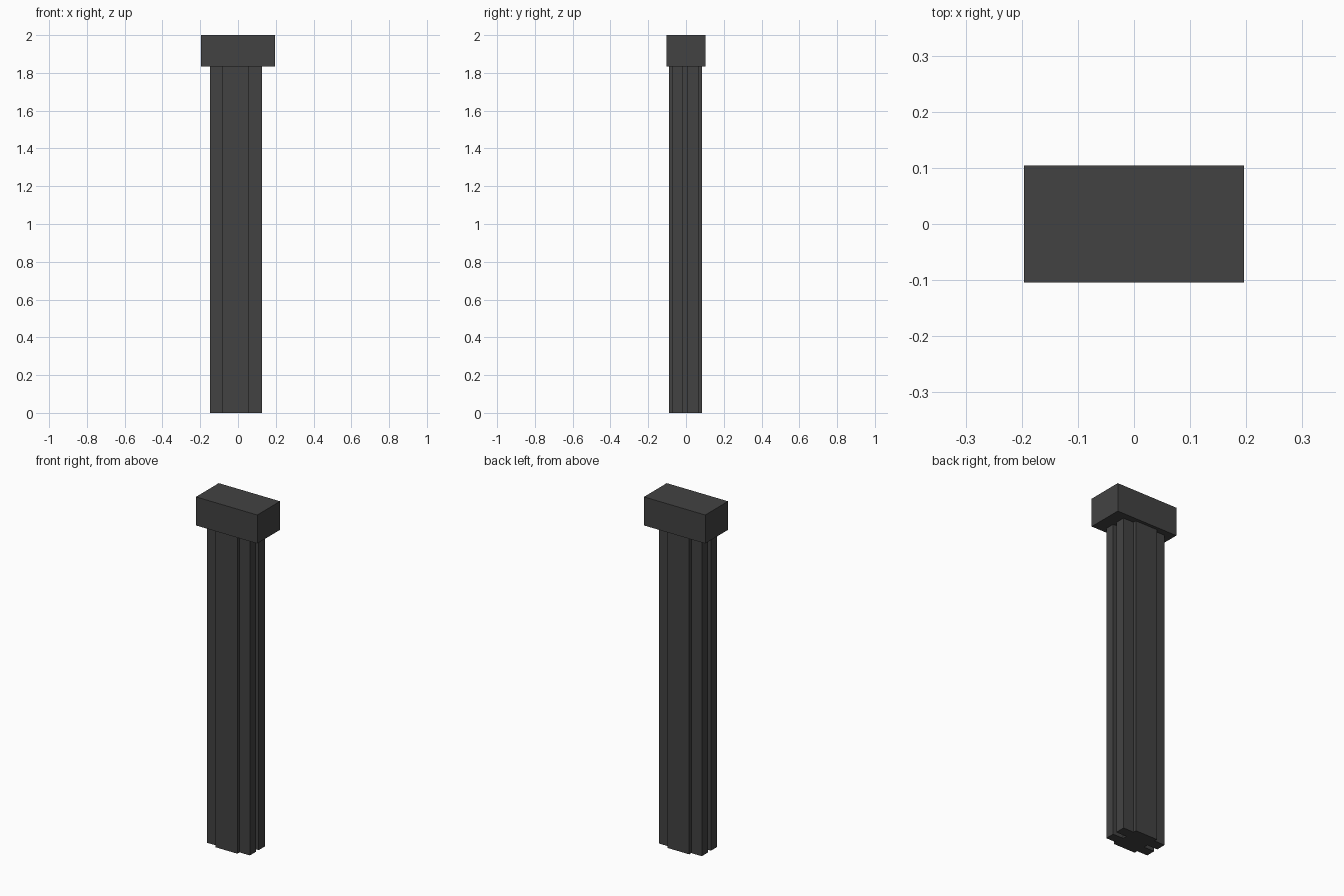
import bpy, bmesh

if "Cube" in bpy.data.objects:
    bpy.data.objects.remove(bpy.data.objects["Cube"])

dark = bpy.data.materials.new("dark_grey")
dark.diffuse_color = (0.055, 0.055, 0.055, 1)
dark.use_nodes = True
dark.node_tree.nodes["Principled BSDF"].inputs["Base Color"].default_value = dark.diffuse_color


def extrude_profile(name, points, z0, z1):
    """Closed prism from an outline in the xy plane."""
    bm = bmesh.new()
    face = bm.faces.new([bm.verts.new((x, y, z0)) for x, y in points])
    top = bmesh.ops.extrude_face_region(bm, geom=[face])["geom"]
    verts = [g for g in top if isinstance(g, bmesh.types.BMVert)]
    bmesh.ops.translate(bm, verts=verts, vec=(0, 0, z1 - z0))
    bmesh.ops.recalc_face_normals(bm, faces=bm.faces)
    mesh = bpy.data.meshes.new(name)
    bm.to_mesh(mesh)
    bm.free()
    mesh.materials.append(dark)
    obj = bpy.data.objects.new(name, mesh)
    bpy.context.collection.objects.link(obj)
    return obj


# Shaft: raised panels front and back, a full-height groove in each side
CX, OUT, IN = -0.011, 0.137, 0.07      # centre, outer and panel half-widths
half = [(IN, -0.091), (IN, -0.071), (OUT, -0.071), (OUT, -0.016), (IN, -0.016),
        (IN, 0.009), (OUT, 0.009), (OUT, 0.067), (IN, 0.067), (IN, 0.086)]
outline = [(CX + x, y) for x, y in half] + [(CX - x, y) for x, y in reversed(half)]
extrude_profile("shaft", outline, 0.0, 1.835)

# Cap block
W, D = 0.196, 0.104
extrude_profile("cap", [(-W, -D), (W, -D), (W, D), (-W, D)], 1.835, 2.0)
